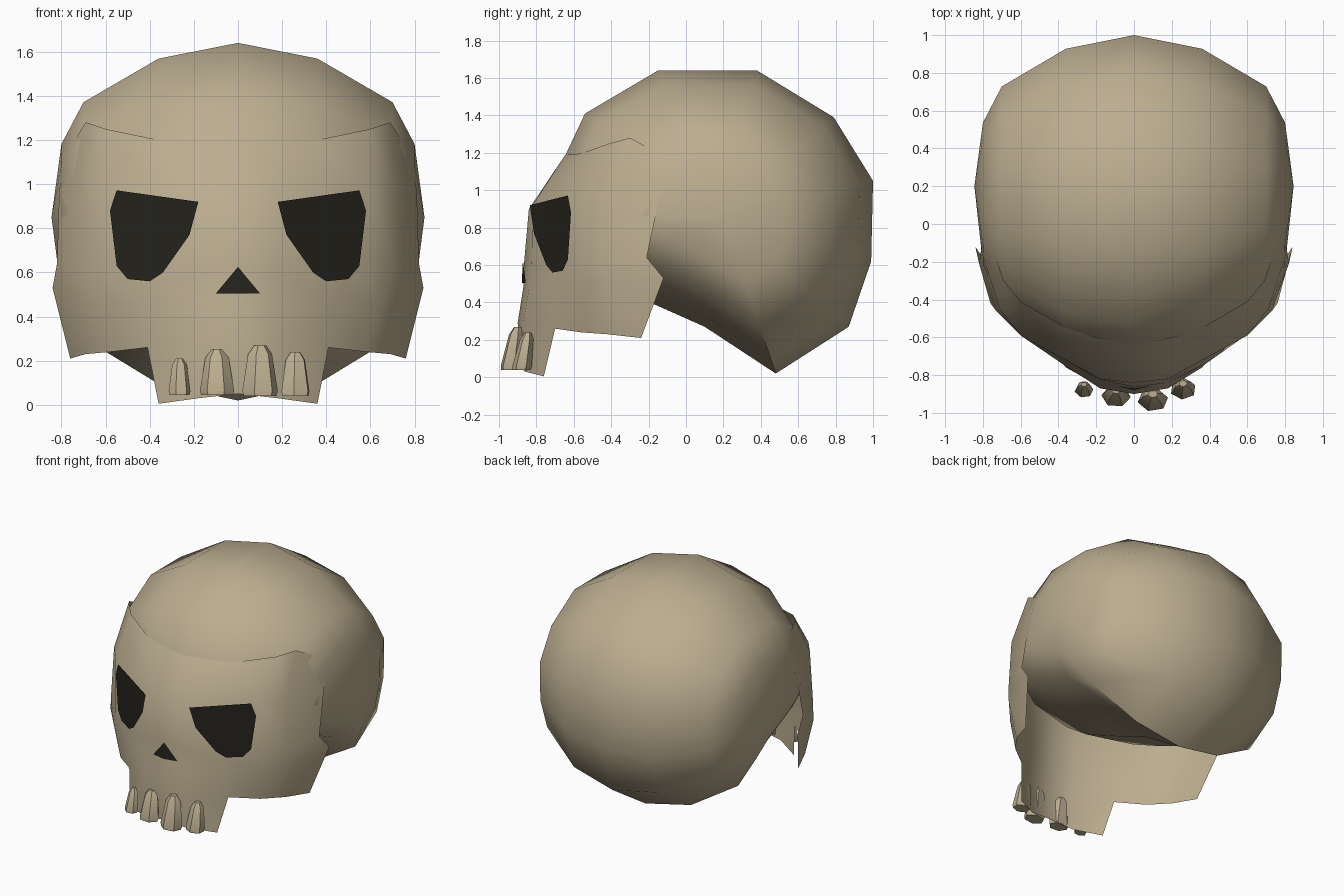
import bpy, math

if "Cube" in bpy.data.objects:
    bpy.data.objects.remove(bpy.data.objects["Cube"])


def material(name, rgb):
    m = bpy.data.materials.new(name)
    m.diffuse_color = (*rgb, 1)
    m.use_nodes = True
    m.node_tree.nodes["Principled BSDF"].inputs["Base Color"].default_value = m.diffuse_color
    return m


BONE = material("bone", (0.50, 0.42, 0.28))
DARK = material("dark_hollow", (0.018, 0.017, 0.012))


def make(name, verts, faces, mat, angle=48):
    me = bpy.data.meshes.new(name)
    me.from_pydata(verts, [], faces)
    me.validate()
    ob = bpy.data.objects.new(name, me)
    bpy.context.collection.objects.link(ob)
    me.materials.append(mat)
    bpy.ops.object.select_all(action='DESELECT')
    ob.select_set(True)
    bpy.context.view_layer.objects.active = ob
    bpy.ops.object.mode_set(mode='EDIT')
    bpy.ops.mesh.select_all(action='SELECT')
    bpy.ops.mesh.normals_make_consistent(inside=False)
    bpy.ops.object.mode_set(mode='OBJECT')
    bpy.ops.object.shade_smooth_by_angle(angle=math.radians(angle))
    return ob


def loft(rings, start=None, end=None):
    """Skin equal closed rings; each end is a pole point or a flat cap."""
    n = len(rings[0])
    verts = [v for r in rings for v in r]
    faces = []
    for k in range(len(rings) - 1):
        for i in range(n):
            j = (i + 1) % n
            faces.append((k * n + i, k * n + j, (k + 1) * n + j, (k + 1) * n + i))
    for pole, base in ((start, 0), (end, (len(rings) - 1) * n)):
        if pole is None:
            faces.append(tuple(range(base, base + n)))
        else:
            verts.append(pole)
            faces += [(base + i, base + (i + 1) % n, len(verts) - 1) for i in range(n)]
    return verts, faces


# Cranium: side profile (y, z) shrunk towards a centre as it moves outwards in x
profile = [(-.78, .90), (-.54, 1.41), (-.15, 1.64), (.38, 1.64), (.79, 1.39),
           (1.0, 1.05), (.99, .62), (.87, .27), (.48, .02), (.10, .27),
           (-.17, .39), (-.5, .55), (-.71, .70)]
CY, CZ = .2, .85
steps = [(.80, .42), (.70, .66), (.36, .91), (0, 1)]
sections = [(-x, s) for x, s in steps] + [(x, s) for x, s in steps[-2::-1]]
rings = [[(x, CY + (y - CY) * s, CZ + (z - CZ) * s) for y, z in profile]
         for x, s in sections]
make("cranium", *loft(rings, (-.845, CY, CZ), (.845, CY, CZ)), BONE)

# Face mask: rows from forehead to jaw, columns from the centre to the rear edge
rows = [
    [(0, -.645, 1.19), (.2, -.60, 1.19), (.36, -.55, 1.20), (.6, -.41, 1.25),
     (.69, -.30, 1.28), (.785, -.02, 1.13)],
    [(0, -.84, .90), (.18, -.82, .92), (.36, -.722, .945), (.6, -.59, .98),
     (.71, -.45, .99), (.81, -.14, .97)],
    [(0, -.865, .62), (.18, -.825, .60), (.36, -.722, .56), (.6, -.59, .57),
     (.73, -.46, .60), (.82, -.21, .64)],
    [(0, -.87, .48), (.18, -.84, .47), (.38, -.74, .46), (.62, -.57, .45),
     (.76, -.42, .50), (.84, -.12, .53)],
    [(0, -.90, .29), (.18, -.87, .29), (.41, -.70, .26), (.58, -.56, .24),
     (.69, -.42, .23), (.76, -.24, .21)],
    [(0, -.88, .05), (.18, -.86, .03), (.36, -.76, .005)],
]
verts, index, faces = [], {}, []
for r, row in enumerate(rows):
    for c, (x, y, z) in enumerate(row):
        for s in ((1,) if c == 0 else (1, -1)):
            index[r, c * s] = len(verts)
            verts.append((x * s, y, z))
for r in range(len(rows) - 1):
    for c in range(-5, 5):
        quad = [(r, c), (r, c + 1), (r + 1, c + 1), (r + 1, c)]
        if all(q in index for q in quad):
            faces.append([index[q] for q in quad])
make("face_mask", verts, faces, BONE, 55)

# Eye hollows: flat dark plates lying on the slanted eye planes
eye = [(.18, .92), (.55, .972), (.58, .88), (.55, .63), (.50, .57), (.40, .56),
       (.34, .60), (.22, .77)]
for side, name in ((1, "eye_hollow_left"), (-1, "eye_hollow_right")):
    pts = [(side * x, -.934 + .55 * x, z) for x, z in eye]
    make(name, pts, [tuple(range(len(pts)))], DARK)

# Nose hollow: a pair of folded triangles following the nose ridge
nose = [(0, -.872, .625), (-.10, -.857, .505), (0, -.878, .505), (.10, -.857, .505)]
make("nose_hollow", nose, [(0, 1, 2), (0, 2, 3)], DARK)

# Teeth: tapered six-sided pegs leaning forward
teeth = [(-.265, -.885, .050, .045, .21, 10), (-.095, -.915, .078, .045, .25, -5),
         (.10, -.935, .082, .040, .27, 12), (.26, -.88, .070, .040, .24, 25)]
for n, (x, y, rad, z0, z1, turn) in enumerate(teeth):
    rings = []
    for t, s in ((0, .92), (.1, 1), (.82, .68), (1, .32)):
        rings.append([(x + rad * s * math.cos(a),
                       y + .035 * t + rad * .75 * s * math.sin(a),
                       z0 + (z1 - z0) * t)
                      for a in (math.radians(turn + 60 * i) for i in range(6))])
    make(f"tooth_{n + 1}", *loft(rings), BONE, 35)
